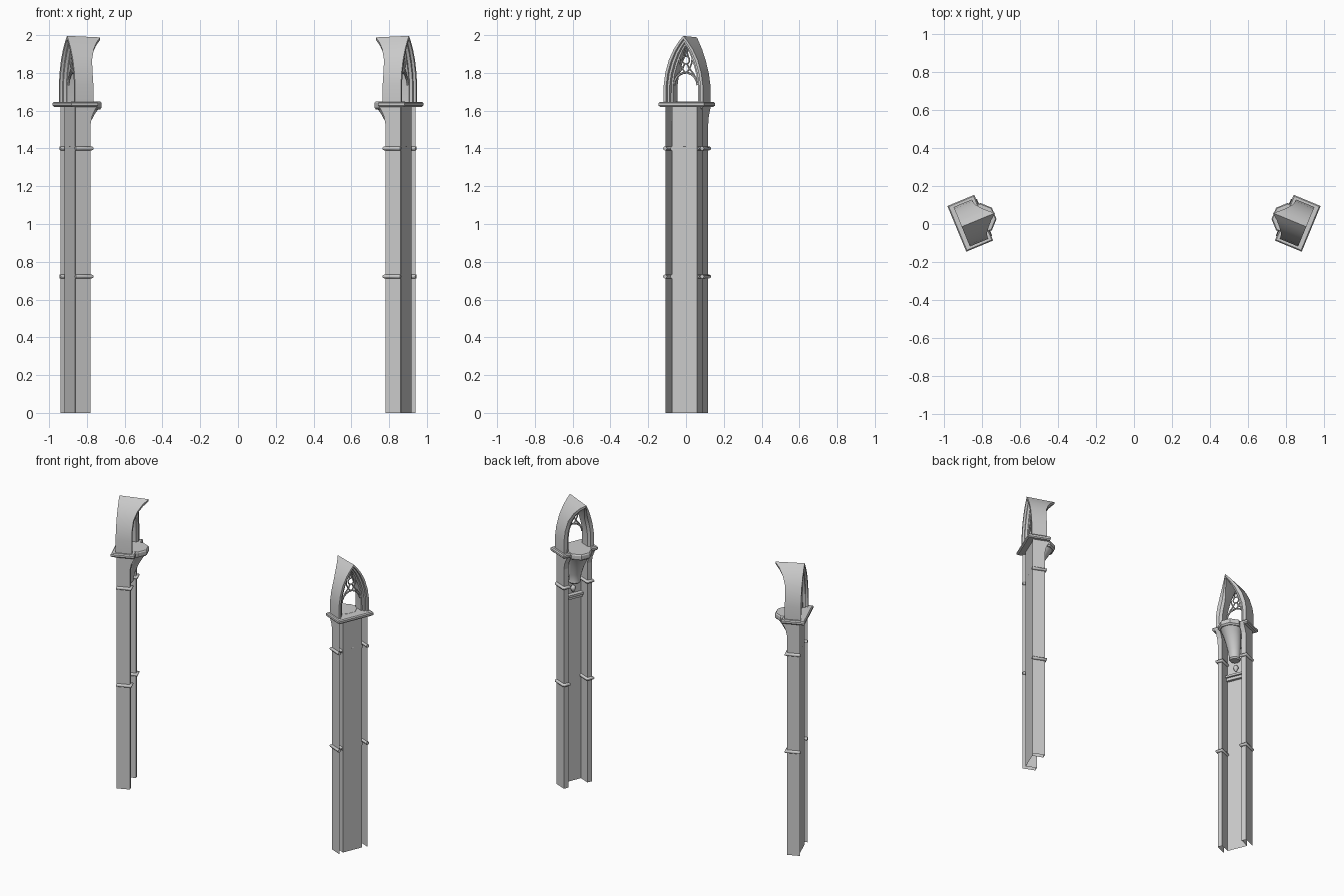
import bpy, bmesh, math
from mathutils import Vector

if "Cube" in bpy.data.objects:
    bpy.data.objects.remove(bpy.data.objects["Cube"])

# Local frame of the right pier: u = outward, w = sideways from its centre line
A = math.radians(22.5)
C, S = math.cos(A), math.sin(A)
V0 = 0.333


def P(u, w, z):
    v = V0 + w
    return Vector((u * C + v * S, -u * S + v * C, z))


def finish(name, bm, smooth=None):
    """Make the object and mirror it to the opposite pier."""
    bmesh.ops.remove_doubles(bm, verts=bm.verts, dist=1e-5)
    bmesh.ops.recalc_face_normals(bm, faces=bm.faces)
    me = bpy.data.meshes.new(name)
    bm.to_mesh(me)
    bm.free()
    ob = bpy.data.objects.new(name, me)
    bpy.context.collection.objects.link(ob)
    m = ob.modifiers.new("mirror", 'MIRROR')
    m.use_mirror_merge = False
    if smooth:
        bpy.context.view_layer.objects.active = ob
        ob.select_set(True)
        bpy.ops.object.shade_smooth_by_angle(angle=math.radians(smooth))
        ob.select_set(False)
    return ob


def loft(bm, rows, closed=True, caps=False):
    """Skin a list of point rows; rows may be closed rings or open strips."""
    vs = [[bm.verts.new(p) for p in r] for r in rows]
    n = len(rows[0])
    for a, b in zip(vs, vs[1:]):
        for i in range(n if closed else n - 1):
            j = (i + 1) % n
            bm.faces.new((a[i], a[j], b[j], b[i]))
    if caps:
        bm.faces.new(vs[0])
        bm.faces.new(vs[-1])


def rod(bm, pts, r, sides=6):
    """Round rod along a path, with mitred rings."""
    rows = []
    for i, p in enumerate(pts):
        d0 = (p - pts[max(i - 1, 0)]).normalized()
        d1 = (pts[min(i + 1, len(pts) - 1)] - p).normalized()
        t = (d0 + d1).normalized()
        k = max(0.6, t.dot(d1 if d1.length else d0))
        ref = Vector((0, 0, 1)) if abs(t.z) < 0.1 else Vector((C, -S, 0))
        side = t.cross(ref).normalized()
        up = side.cross(t)
        rows.append([p + side * (r / k * math.cos(a)) + up * (r * math.sin(a))
                     for a in (2 * math.pi * j / sides for j in range(sides))])
    loft(bm, rows, caps=True)


def arc(r, a0, a1, w, z, u, n=10):
    return [P(u, w + r * math.cos(math.radians(a0 + (a1 - a0) * i / n)),
              z + r * math.sin(math.radians(a0 + (a1 - a0) * i / n))) for i in range(n + 1)]


def prism(bm, outline, rows):
    """Stack an outline (u, w) at (z, shrink) levels around its centre."""
    cu = sum(p[0] for p in outline) / len(outline)
    loft(bm, [[P(u - math.copysign(s, u - cu), w - math.copysign(s, w), z)
               for u, w in outline] for z, s in rows], caps=True)


# Shaft: two open-backed pilasters with a recessed panel, flaring under the slab
bm = bmesh.new()
rows = []
for z, ui in ((0, .75), (1.53, .75), (1.57, .742), (1.60, .727), (1.625, .712)):
    half = [(.836, .105), (ui, .105), (ui, .072), (.826, .072)]
    prof = [(u, -w) for u, w in half] + half[::-1]
    rows.append([P(u, w, z) for u, w in prof])
loft(bm, rows, closed=False)
finish("pier_shaft", bm)

# Shaft rings around each pilaster
bm = bmesh.new()
for z in (.722, 1.40):
    for s in (-1, 1):
        rod(bm, [P(u, s * w, z) for u, w in
                 ((.838, .106), (.748, .106), (.748, .071), (.822, .071))], .011, 8)
finish("shaft_rings", bm, 50)

# Impost slab with softened edges
bm = bmesh.new()
prism(bm, [(.87, -.13), (.87, .13), (.717, .13), (.717, -.13)],
      ((1.62, .006), (1.627, 0), (1.64, 0), (1.647, .006)))
finish("impost_slab", bm)

# Corbel: faceted cap over a leaning, tapering cone
bm = bmesh.new()


def ring(u, r, z, n=8):
    return [P(u + r * math.cos(a), r * math.sin(a), z)
            for a in (2 * math.pi * (i + .5) / n for i in range(n))]


loft(bm, [ring(.735, r, z) for r, z in ((.075, 1.605), (.084, 1.615), (.084, 1.64), (.078, 1.648))], caps=True)
finish("corbel_cap", bm)
bm = bmesh.new()
loft(bm, [ring(u, r, z, 16) for u, r, z in
          ((.738, .070, 1.607), (.750, .062, 1.58), (.768, .052, 1.53),
           (.782, .042, 1.47), (.788, .036, 1.42), (.789, .039, 1.41), (.79, .032, 1.40))], caps=True)
finish("corbel_cone", bm, 40)

# Pendant drop beneath the corbel
bm = bmesh.new()
loft(bm, [ring(.805, r, z, 8) for r, z in
          ((.004, 1.375), (.015, 1.365), (.018, 1.352), (.010, 1.335), (.003, 1.325))], caps=True)
finish("corbel_pendant", bm, 50)

# Moulded string course across the recessed panel
bm = bmesh.new()
for z0, z1, u0 in ((1.295, 1.31, .795), (1.275, 1.295, .808)):
    prism(bm, [(.826, -.072), (.826, .072), (u0, .072), (u0, -.072)], ((z0, 0), (z1, 0)))
finish("string_course", bm)

# Pointed arch with stepped mouldings, its hood sweeping inward to a tip
# stations: outer half width, outer z, inner half width, inner z, inner-end u
stations = [(.112, 1.645, .072, 1.645, .737), (.112, 1.735, .071, 1.735, .737),
            (.103, 1.80, .063, 1.79, .738), (.083, 1.868, .047, 1.845, .733),
            (.055, 1.925, .029, 1.893, .712), (.026, 1.966, .013, 1.925, .684),
            (0, 1.996, 0, 1.945, .652)]


def arch_section(s, st):
    wo, zo, wi, zi, ui = st
    t = max(0, (.737 - ui) / .085)

    def at(u, f):
        return P(u, s * (wo + (wi - wo) * f), zo + (zi - zo) * f)
    end = 1 - .55 * t
    drop = Vector((0, 0, -.008 * t))
    return [at(.842, 0), at(.842, .35), at(.828, .40), at(.828, .70), at(.812, .76), at(.812, 1),
            at(.785, 1), at(ui + .012, end) + drop, at(ui, end * .6) + drop, at(ui, 0) + drop]


bm = bmesh.new()
loft(bm, [arch_section(-1, st) for st in stations] +
     [arch_section(1, st) for st in stations[-2::-1]], caps=True)
finish("arch_hood", bm, 25)

# Window tracery in the arch head
bm = bmesh.new()
ut = .806
rod(bm, arc(.066, 0, 180, 0, 1.735, ut, 12), .006)
rod(bm, arc(.021, 0, 360, 0, 1.868, ut, 12), .004)
for s in (-1, 1):
    rod(bm, [P(ut, s * w, z) for w, z in
             ((.062, 1.765), (.040, 1.80), (.018, 1.825), (.006, 1.85))], .0045)
    rod(bm, [P(ut, s * w, z) for w, z in
             ((.004, 1.80), (.022, 1.825), (.033, 1.85), (.036, 1.873))], .0045)
    rod(bm, [P(ut, s * w, z) for w, z in ((.016, 1.88), (.010, 1.90), (.002, 1.93))], .004)
finish("window_tracery", bm, 40)
